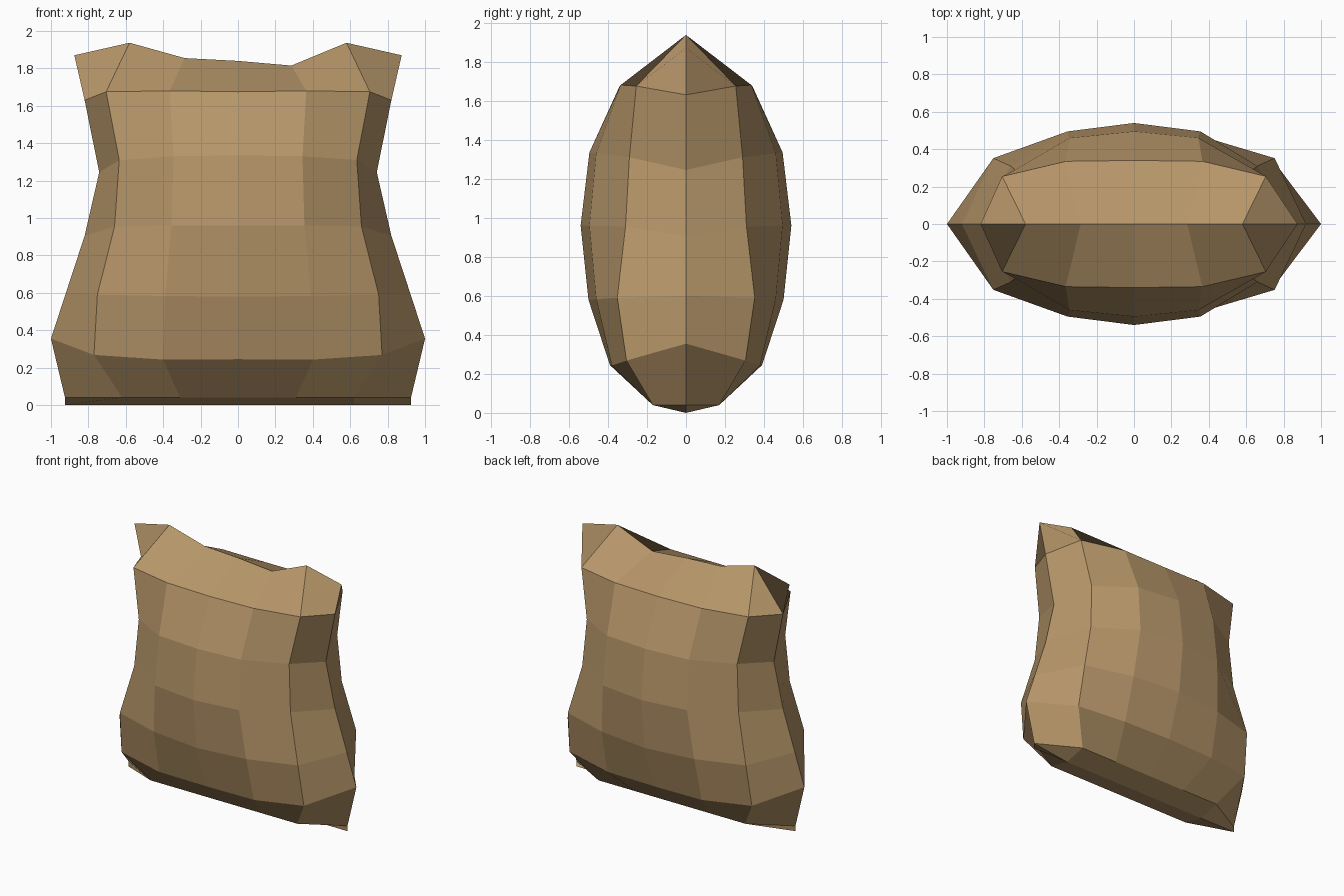
import bpy, bmesh

if "Cube" in bpy.data.objects:
    bpy.data.objects.remove(bpy.data.objects["Cube"])

# Each row: seam (x, z), outer column (x, y, z), inner column (x, y, z), middle (y, z)
ROWS = [
    ((0.925, 0.00), (0.62, 0.00, 0.00), (0.31, 0.00, 0.00), (0.00, 0.00)),
    ((0.925, 0.04), (0.62, 0.17, 0.04), (0.31, 0.17, 0.04), (0.17, 0.04)),
    ((1.00, 0.355), (0.77, 0.305, 0.268), (0.40, 0.38, 0.243), (0.39, 0.245)),
    ((0.92, 0.60), (0.752, 0.352, 0.59), (0.39, 0.46, 0.583), (0.50, 0.58)),
    ((0.82, 0.905), (0.66, 0.31, 0.955), (0.355, 0.495, 0.96), (0.54, 0.96)),
    ((0.742, 1.245), (0.635, 0.29, 1.31), (0.345, 0.46, 1.33), (0.495, 1.335)),
    ((0.82, 1.63), (0.705, 0.255, 1.675), (0.365, 0.335, 1.68), (0.34, 1.675)),
    ((0.875, 1.87), (0.58, 0.00, 1.937), (0.285, 0.00, 1.835), (0.00, 1.84)),
]

burlap = bpy.data.materials.new("burlap_tan")
burlap.diffuse_color = (0.47, 0.305, 0.142, 1)
burlap.use_nodes = True
burlap.node_tree.nodes["Principled BSDF"].inputs["Base Color"].default_value = burlap.diffuse_color


def row_points(row, side):
    (sx, sz), outer, inner, (my, mz) = row
    half = [(sx, 0, sz), outer, inner]
    left = [(-x, y * side, z) for x, y, z in half]
    right = [(x, y * side, z) for x, y, z in reversed(half)]
    return left + [(0, my * side, mz)] + right


bm = bmesh.new()
# Front and back cloth panels
for side in (-1, 1):
    grid = [[bm.verts.new(p) for p in row_points(r, side)] for r in ROWS]
    # Uneven sag of the top seam
    grid[-1][2].co.z += 0.02
    grid[-1][4].co.z -= 0.02
    for lower, upper in zip(grid, grid[1:]):
        for i in range(6):
            bm.faces.new((lower[i], lower[i + 1], upper[i + 1], upper[i]))

# Sew the panels together along the seam
bmesh.ops.remove_doubles(bm, verts=bm.verts, dist=0.001)
bmesh.ops.recalc_face_normals(bm, faces=bm.faces)

mesh = bpy.data.meshes.new("sack")
bm.to_mesh(mesh)
bm.free()
mesh.materials.append(burlap)
sack = bpy.data.objects.new("sack", mesh)
bpy.context.collection.objects.link(sack)
